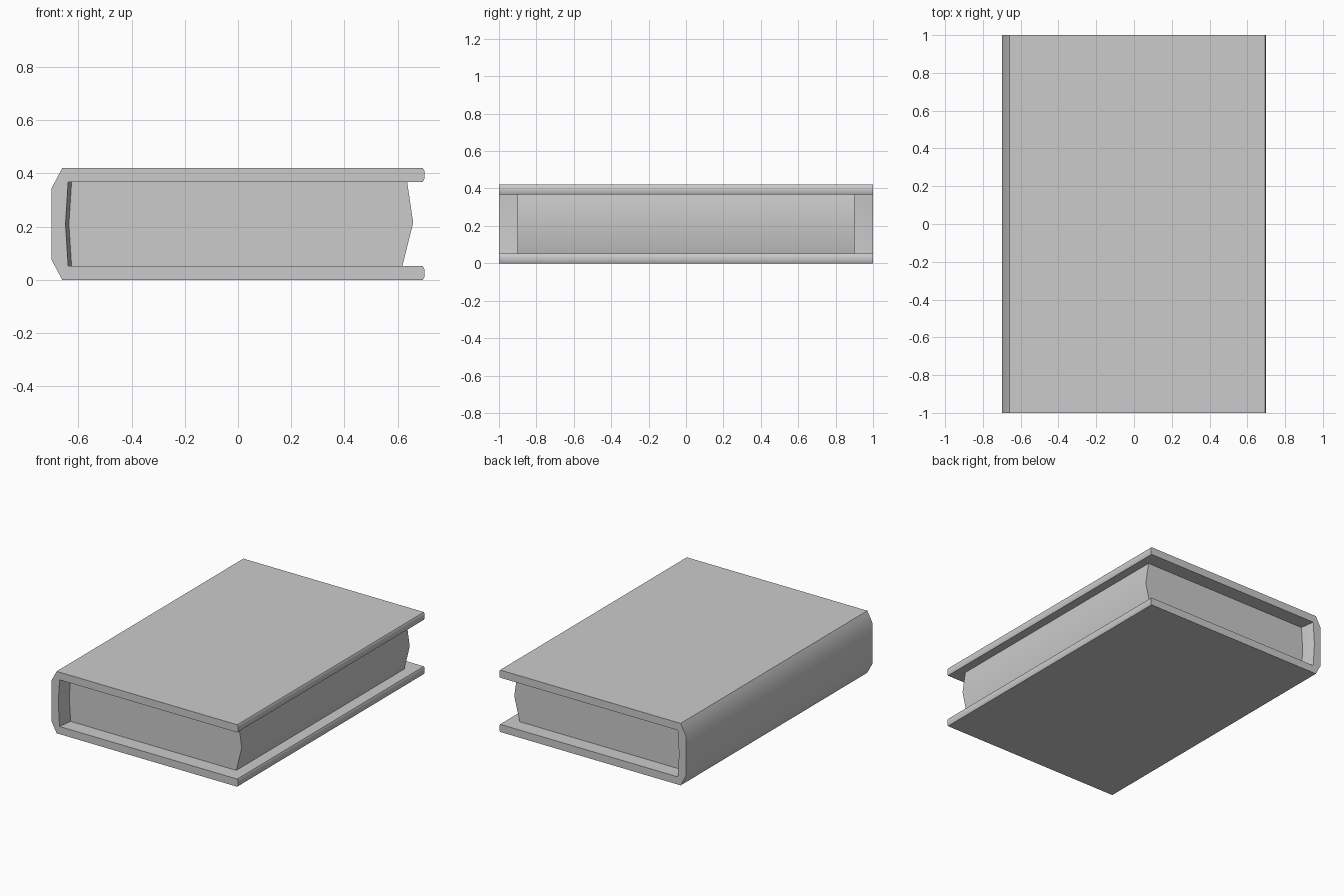
import bpy, bmesh

if "Cube" in bpy.data.objects:
    bpy.data.objects.remove(bpy.data.objects["Cube"])


def loft(name, sections):
    """Skin matching xz loops placed at successive y values, capping both ends."""
    bm = bmesh.new()
    rings = [[bm.verts.new((x, y, z)) for x, z in pts] for y, pts in sections]
    n = len(rings[0])
    for a, b in zip(rings, rings[1:]):
        for i in range(n):
            j = (i + 1) % n
            bm.faces.new((a[i], a[j], b[j], b[i]))
    bm.faces.new(rings[0])
    bm.faces.new(rings[-1])
    bmesh.ops.recalc_face_normals(bm, faces=bm.faces)
    mesh = bpy.data.meshes.new(name)
    bm.to_mesh(mesh)
    bm.free()
    obj = bpy.data.objects.new(name, mesh)
    bpy.context.collection.objects.link(obj)
    bpy.context.view_layer.objects.active = obj
    bpy.ops.object.select_all(action='DESELECT')
    obj.select_set(True)
    bpy.ops.object.shade_smooth_by_angle(angle=0.6)
    return obj


def cover_profile(inset):
    """C-shaped case; inset moves the inner face of the spine towards the pages."""
    half = [(-0.70, 0.075), (-0.66, 0.0), (0.694, 0.0), (0.70, 0.01),
            (0.70, 0.04), (0.694, 0.052), (-0.638 + inset, 0.052)]
    top = [(x, 0.42 - z) for x, z in reversed(half)]
    return half + [(-0.648 + inset, 0.21)] + top


# Hard cover: both boards and the spine, inner spine tapering in to the pages
loft("cover", [(-1.0, cover_profile(0.0)), (-0.9, cover_profile(0.013)),
               (0.9, cover_profile(0.013)), (1.0, cover_profile(0.0))])

# Page block with a pointed fore edge, butted against the spine
pages = [(-0.625, 0.05), (0.617, 0.05), (0.658, 0.215), (0.635, 0.37),
         (-0.625, 0.37), (-0.635, 0.21)]
loft("page_block", [(-0.9, pages), (0.9, pages)])
